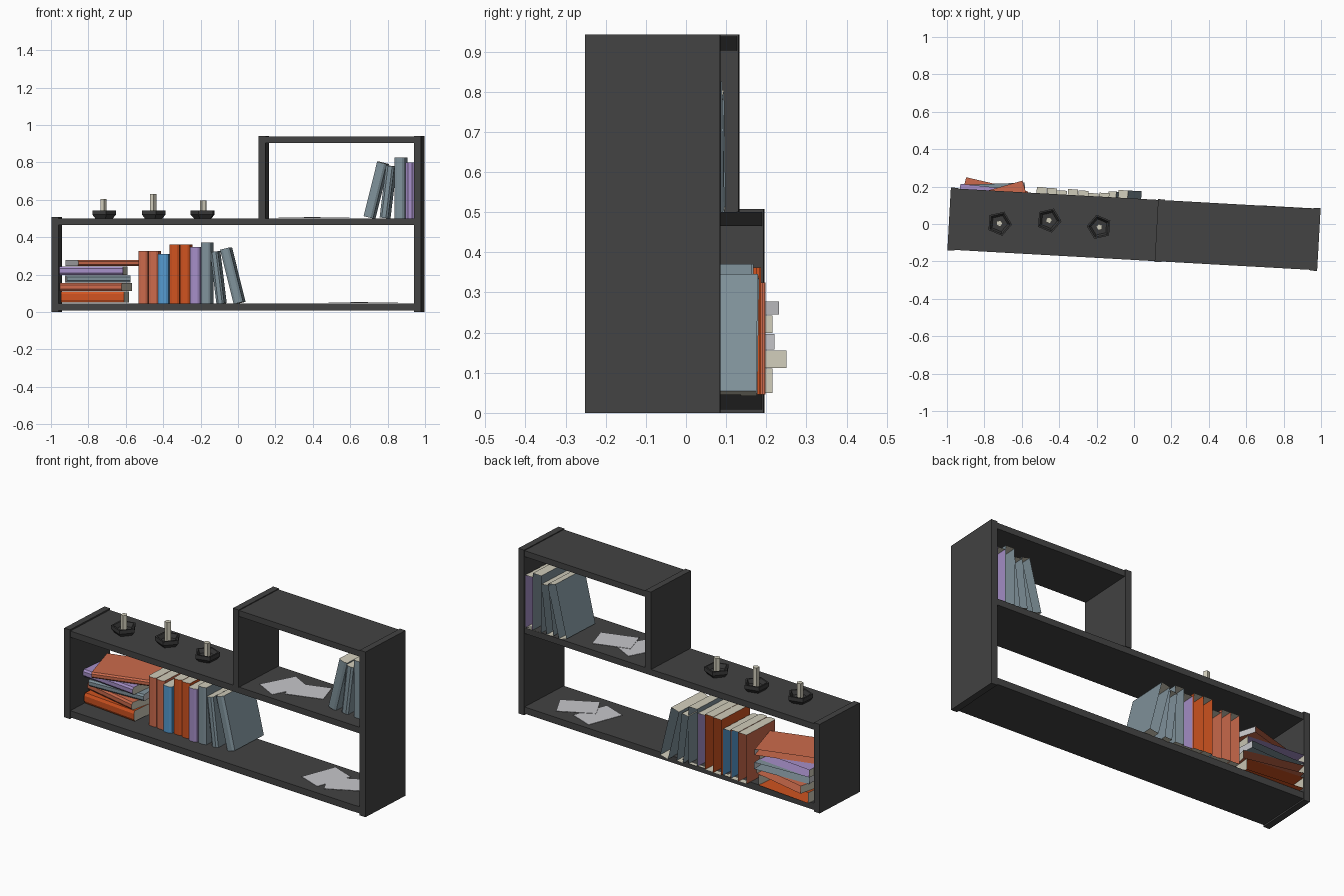
import bpy, bmesh
from math import radians, sin
from mathutils import Matrix, Vector

cube = bpy.data.objects.get("Cube")
if cube:
    bpy.data.objects.remove(cube, do_unlink=True)


def material(name, hexa):
    """Flat colour from an sRGB hex code, stored as linear values."""
    srgb = [int(hexa[i:i + 2], 16) / 255 for i in (0, 2, 4)]
    rgba = [c / 12.92 if c < 0.04 else ((c + 0.055) / 1.055) ** 2.4 for c in srgb] + [1]
    m = bpy.data.materials.new(name)
    m.use_nodes = True
    m.diffuse_color = rgba
    m.node_tree.nodes["Principled BSDF"].inputs["Base Color"].default_value = rgba
    return m


FRAME_MAT = material("charcoal", "434343")
POT_MAT = material("dark pot", "3a3a3a")
ORANGE = material("orange", "d05320")
SALMON = material("salmon", "cc6a4c")
PURPLE = material("lavender", "a68fc8")
SLATE = material("slate", "80929b")
BLUE = material("blue", "559bd0")
CREAM = material("cream pages", "d0ccba")
PAPER = material("pale grey paper", "c6c6ca")

# The whole unit is turned slightly about z
UNIT = Matrix.Translation((0, -0.028, 0)) @ Matrix.Rotation(radians(-3.2), 4, "Z")


def finish(name, bm, mats, matrix):
    bm.transform(matrix)
    bmesh.ops.recalc_face_normals(bm, faces=bm.faces[:])
    mesh = bpy.data.meshes.new(name)
    bm.to_mesh(mesh)
    bm.free()
    for m in mats:
        mesh.materials.append(m)
    obj = bpy.data.objects.new(name, mesh)
    bpy.context.collection.objects.link(obj)
    return obj


def box(name, u, v, z, mat, matrix=UNIT):
    """Box between the given (low, high) pairs."""
    bm = bmesh.new()
    bmesh.ops.create_cube(bm, size=1)
    size = [b - a for a, b in (u, v, z)]
    mid = [(a + b) / 2 for a, b in (u, v, z)]
    local = Matrix.Translation(mid) @ Matrix.Diagonal((*size, 1))
    return finish(name, bm, [mat], matrix @ local)


def book(name, t, d, h, cover, pages, matrix):
    """Rounded spine towards -y, two covers, page ends, open fore edge."""
    half = [(t / 2, d / 2), (t / 2, -d / 2 + 0.008), (t / 4, -d / 2)]
    outline = half + [(-x, y) for x, y in reversed(half)]
    bm = bmesh.new()
    low = [bm.verts.new((x, y, 0)) for x, y in outline]
    high = [bm.verts.new((x, y, h)) for x, y in outline]
    for i in range(len(outline) - 1):
        bm.faces.new((low[i], low[i + 1], high[i + 1], high[i]))
    for ring in (low, high):
        bm.faces.new(ring).material_index = 1
    return finish(name, bm, [cover, pages], matrix)


# Shelf unit
DEEP, INSET = (-0.168, 0.168), (-0.164, 0.164)
box("right_side_panel", (-0.99, -0.953), DEEP, (0, 0.508), FRAME_MAT)
box("left_side_panel", (0.953, 0.99), DEEP, (0, 0.942), FRAME_MAT)
box("upper_upright", (0.12, 0.157), DEEP, (0.5, 0.942), FRAME_MAT)
box("bottom_shelf", (-0.953, 0.953), INSET, (0.008, 0.046), FRAME_MAT)
box("middle_shelf", (-0.953, 0.953), INSET, (0.465, 0.5), FRAME_MAT)
box("top_shelf", (0.157, 0.953), INSET, (0.903, 0.937), FRAME_MAT)

# Standing books: u, v, base, thickness, height, lean, cover
standing = [
    (-0.505, 0.072, 0.046, 0.052, 0.279, 0, SALMON),
    (-0.45, 0.07, 0.046, 0.052, 0.279, 0, SALMON),
    (-0.397, 0.06, 0.046, 0.055, 0.264, 0, BLUE),
    (-0.337, 0.07, 0.046, 0.054, 0.316, 0, ORANGE),
    (-0.281, 0.066, 0.046, 0.054, 0.316, 0, ORANGE),
    (-0.226, 0.055, 0.046, 0.054, 0.302, 0, PURPLE),
    (-0.169, 0.06, 0.046, 0.054, 0.325, 0, SLATE),
    (-0.092, 0.07, 0.042, 0.042, 0.28, -7, SLATE),
    (0.004, 0.08, 0.042, 0.052, 0.3, -14, SLATE),
    (0.702, 0.04, 0.5, 0.052, 0.3, 14, SLATE),
    (0.785, 0.04, 0.5, 0.045, 0.28, 7, SLATE),
    (0.87, 0.04, 0.5, 0.055, 0.325, 0, SLATE),
    (0.925, 0.04, 0.5, 0.045, 0.3, 0, PURPLE),
]
for i, (u, v, z, t, h, lean, cover) in enumerate(standing):
    a = radians(lean)
    place = Matrix.Translation((u, v, z + t / 2 * abs(sin(a)))) @ Matrix.Rotation(a, 4, "Y")
    book(f"standing_book_{i + 1}", t, 0.25, h, cover, CREAM, UNIT @ place)

# Stacked books: x, y, low z, high z, turn, cover, pages
stack = [
    (-0.765, 0.073, 0.05, 0.11, -6, ORANGE, CREAM),
    (-0.76, 0.09, 0.112, 0.155, -13, SALMON, CREAM),
    (-0.75, 0.09, 0.158, 0.196, 2, SLATE, PAPER),
    (-0.772, 0.073, 0.199, 0.242, -6, PURPLE, CREAM),
    (-0.725, 0.065, 0.245, 0.278, 16, SALMON, PAPER),
]
LENGTH = 0.34
LYING = Matrix.Rotation(radians(90), 4, "Y") @ Matrix.Translation((0, 0, -LENGTH / 2))
for i, (x, y, z0, z1, turn, cover, pages) in enumerate(stack):
    place = Matrix.Translation((x, y, (z0 + z1) / 2)) @ Matrix.Rotation(radians(turn), 4, "Z")
    book(f"stacked_book_{i + 1}", z1 - z0, 0.25, LENGTH, cover, pages, place @ LYING)

# Loose sheets: u, v, z, turn
sheets = [(0.33, -0.01, 0.502, 65), (0.475, 0.01, 0.505, 20),
          (0.59, 0.014, 0.048, 72), (0.73, 0, 0.051, 30)]
for i, (u, v, z, turn) in enumerate(sheets):
    place = Matrix.Translation((u, v, z)) @ Matrix.Rotation(radians(turn), 4, "Z")
    box(f"paper_sheet_{i + 1}", (-0.105, 0.105), (-0.072, 0.072), (0, 0.002), PAPER, UNIT @ place)


# Five-sided dishes with candles
def lathe(name, profile, mat, matrix, sides=5):
    """Low-poly turned shape through (radius, z) points, capped at both ends."""
    bm = bmesh.new()
    rings = []
    for r, z in profile:
        spin = [Matrix.Rotation(radians(360 * k / sides), 3, "Z") for k in range(sides)]
        rings.append([bm.verts.new(m @ Vector((r, 0, z))) for m in spin])
    for a, b in zip(rings, rings[1:]):
        for k in range(sides):
            n = (k + 1) % sides
            bm.faces.new((a[k], a[n], b[n], b[k]))
    bm.faces.new(rings[0])
    bm.faces.new(rings[-1])
    return finish(name, bm, [mat], matrix)


DISH = [(0.05, 0), (0.068, 0.02), (0.068, 0.042), (0.058, 0.042), (0.045, 0.02)]
candles = [(-0.72, 0.003, 0.605, 0), (-0.455, 0.02, 0.63, 0), (-0.185, -0.017, 0.597, 180)]
for i, (x, y, top, turn) in enumerate(candles):
    place = Matrix.Translation((x, y, 0.5)) @ Matrix.Rotation(radians(turn - 5), 4, "Z")
    lathe(f"candle_dish_{i + 1}", DISH, POT_MAT, place)
    lathe(f"candle_{i + 1}", [(0.018, 0.015), (0.018, top - 0.5)], CREAM, place)
